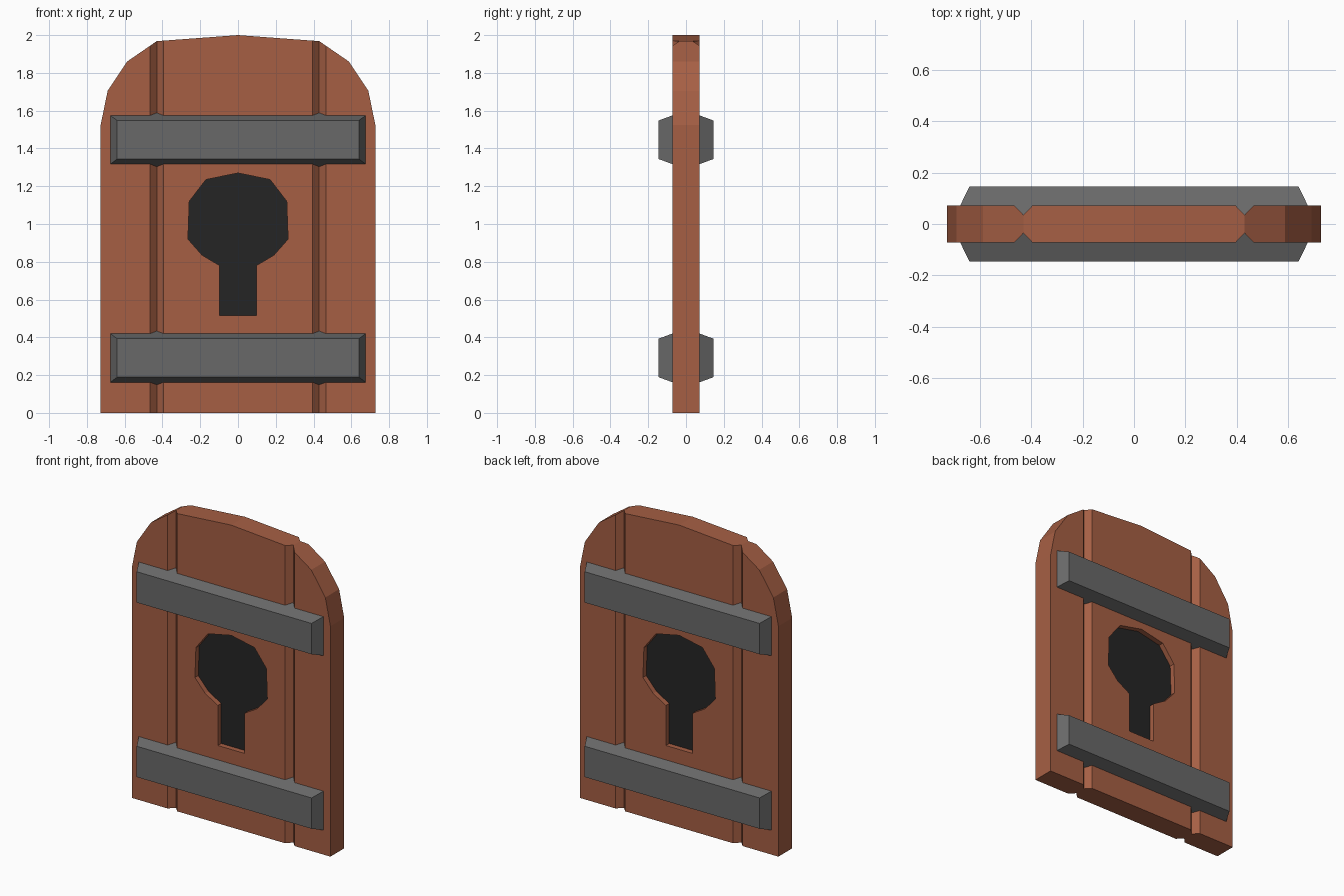
import bpy, bmesh
from mathutils import Vector

if "Cube" in bpy.data.objects:
    bpy.data.objects.remove(bpy.data.objects["Cube"])


def material(name, srgb):
    mat = bpy.data.materials.new(name)
    lin = [(c / 255 / 12.92) if c < 11 else ((c / 255 + 0.055) / 1.055) ** 2.4 for c in srgb]
    mat.diffuse_color = (*lin, 1)
    mat.use_nodes = True
    mat.node_tree.nodes["Principled BSDF"].inputs["Base Color"].default_value = mat.diffuse_color
    return mat


WOOD = material("red_brown_wood", (166, 95, 68))
IRON = material("grey_iron", (105, 105, 105))
DARK = material("keyhole_black", (37, 37, 37))


def add_object(name, bm, *mats):
    bmesh.ops.recalc_face_normals(bm, faces=bm.faces)
    mesh = bpy.data.meshes.new(name)
    bm.to_mesh(mesh)
    bm.free()
    for m in mats:
        mesh.materials.append(m)
    obj = bpy.data.objects.new(name, mesh)
    bpy.context.collection.objects.link(obj)
    return obj


def prism(name, points, offset, mats):
    """Extrude a closed 3D outline along an offset."""
    bm = bmesh.new()
    face = bm.faces.new([bm.verts.new(p) for p in points])
    top = bmesh.ops.extrude_face_region(bm, geom=[face])["geom"]
    verts = [v for v in top if isinstance(v, bmesh.types.BMVert)]
    bmesh.ops.translate(bm, verts=verts, vec=Vector(offset))
    return add_object(name, bm, *mats)


def mirrored(half):
    """Complete a right-hand outline by mirroring it over x = 0."""
    return half + [(-x, z) for x, z in reversed(half) if x > 0]


def boolean(obj, cutter, operation):
    mod = obj.modifiers.new(cutter.name, 'BOOLEAN')
    mod.object, mod.operation, mod.solver = cutter, operation, 'EXACT'


# Plank cross-section with V grooves, extruded upward
T, G = 0.072, 0.035
front = [(-0.727, -T), (-0.465, -T), (-0.43, -G), (-0.395, -T),
         (0.395, -T), (0.43, -G), (0.465, -T), (0.727, -T)]
section = front + [(x, -y) for x, y in reversed(front)]
door = prism("door_planks", [(x, y, 0) for x, y in section], (0, 0, 2.1), [WOOD, DARK])

# Arched outline
arch = mirrored([(0, 2.0), (0.43, 1.968), (0.587, 1.86), (0.69, 1.705), (0.728, 1.52), (0.75, -0.1)])
cutters = [prism("arch_cutter", [(x, -0.3, z) for x, z in arch], (0, 0.6, 0), [WOOD])]
boolean(door, cutters[0], 'INTERSECT')

# Keyhole recess on both sides
keyhole = mirrored([(0, 1.27), (0.17, 1.235), (0.258, 1.12), (0.265, 0.92),
                    (0.19, 0.835), (0.097, 0.78), (0.097, 0.515)])
for side in (-1, 1):
    c = prism("keyhole_cutter", [(x, side * 0.037, z) for x, z in keyhole], (0, side * 0.2, 0), [WOOD])
    boolean(door, c, 'DIFFERENCE')
    cutters.append(c)

# Bake the cuts and paint the recess floors
dg = bpy.context.evaluated_depsgraph_get()
mesh = bpy.data.meshes.new_from_object(door.evaluated_get(dg))
door.modifiers.clear()
door.data = mesh
for c in cutters:
    bpy.data.objects.remove(c)
for p in mesh.polygons:
    p.material_index = int(abs(p.normal.y) > 0.9 and abs(p.center.y) < 0.05)

# Bevelled iron bars, tapering outward and sunk into the grooves
for side, face in ((-1, "front"), (1, "back")):
    for zc, level in ((0.291, "lower"), (1.446, "upper")):
        bm = bmesh.new()
        rings = []
        for y, hx, hz in ((0.02, 0.702, 0.148), (0.145, 0.64, 0.102)):
            rings.append([bm.verts.new((sx * hx, side * y, zc + sz * hz))
                          for sx, sz in ((-1, -1), (1, -1), (1, 1), (-1, 1))])
        a, b = rings
        bm.faces.new(a)
        bm.faces.new(b)
        for i in range(4):
            j = (i + 1) % 4
            bm.faces.new((a[i], a[j], b[j], b[i]))
        add_object(f"{level}_{face}_bar", bm, IRON)
